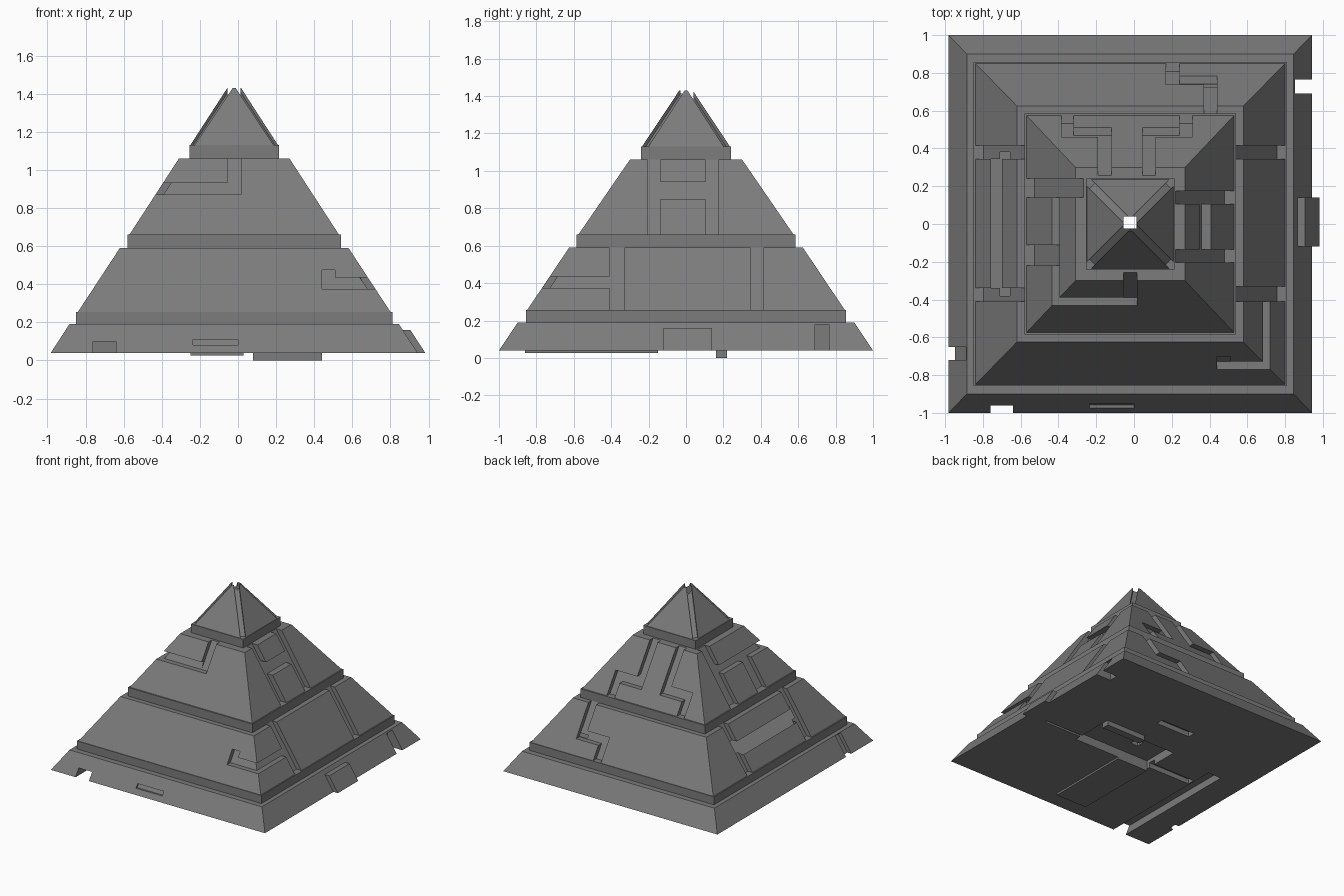
import bpy, bmesh
from mathutils import Vector

if "Cube" in bpy.data.objects:
    bpy.data.objects.remove(bpy.data.objects["Cube"])

CX = -0.02                     # pyramid axis in x
stone = bpy.data.materials.new("dark_grey_stone")
stone.diffuse_color = (0.2, 0.2, 0.2, 1)
stone.use_nodes = True
stone.node_tree.nodes["Principled BSDF"].inputs["Base Color"].default_value = stone.diffuse_color


def hexa(name, pts):
    """Eight points (4 lower, 4 upper) skinned into a block."""
    bm = bmesh.new()
    v = [bm.verts.new(p) for p in pts]
    for f in ((3, 2, 1, 0), (4, 5, 6, 7), (0, 1, 5, 4), (1, 2, 6, 5), (2, 3, 7, 6), (3, 0, 4, 7)):
        bm.faces.new([v[i] for i in f])
    bmesh.ops.recalc_face_normals(bm, faces=bm.faces)
    me = bpy.data.meshes.new(name)
    bm.to_mesh(me)
    bm.free()
    me.materials.append(stone)
    ob = bpy.data.objects.new(name, me)
    bpy.context.collection.objects.link(ob)
    return ob


def box(name, x0, x1, y0, y1, z0, z1):
    return hexa(name, [(x, y, z) for z in (z0, z1)
                       for x, y in ((x0, y0), (x1, y0), (x1, y1), (x0, y1))])


def frustum(name, z0, hx0, hy0, z1, hx1, hy1):
    ob = hexa(name, [(CX + sx * hx, sy * hy, z) for z, hx, hy in ((z0, hx0, hy0), (z1, hx1, hy1))
                     for sx, sy in ((-1, -1), (1, -1), (1, 1), (-1, 1))])
    return ob, (z0, hx0, hy0, z1, hx1, hy1)


def slab(name, tier, d, u0, u1, z0, z1, inner, outer):
    """Block following a sloped side (or corner) of a tier; u is x or y along the side."""
    tz0, hx0, hy0, tz1, hx1, hy1 = tier
    d = Vector(d)
    along = Vector((abs(d.y), abs(d.x))) if d.x * d.y == 0 else Vector((-d.y, d.x))
    pts = []
    for z in (z0, z1):
        t = (z - tz0) / (tz1 - tz0)
        hx, hy = hx0 + (hx1 - hx0) * t, hy0 + (hy1 - hy0) * t
        r = abs(d.x) * hx + abs(d.y) * hy
        for u, k in ((u0, inner), (u1, inner), (u1, outer), (u0, outer)):
            p = d * (r + k) + along * u
            if d.x:
                p.x += CX
            pts.append((p.x, p.y, z))
    return hexa(name, pts)


def cut(ob, cutter):
    m = ob.modifiers.new("cut", 'BOOLEAN')
    m.operation, m.solver, m.object = 'DIFFERENCE', 'EXACT', cutter
    bpy.context.view_layer.objects.active = ob
    bpy.ops.object.modifier_apply(modifier=m.name)
    bpy.data.objects.remove(cutter)


def carve(ob, tier, d, grooves, depth=0.042):
    for u0, u1, z0, z1 in grooves:
        cut(ob, slab("cutter", tier, d, u0, u1, z0, z1, -depth, 0.15))


F, B, R, L = (0, -1), (0, 1), (1, 0), (-1, 0)

# base tier with its notches
base, t1 = frustum("base_tier", 0.04, 0.9625, 1.0, 0.19, 0.865, 0.9)
carve(base, t1, L, [(-0.72, -0.65, 0.0, 0.185)], 0.035)
carve(base, t1, F, [(-0.235, 0.0, 0.08, 0.11)], 0.015)
cut(base, box("cutter", 0.81, 1.1, 0.69, 0.765, 0, 0.18))
# underside channels and recess
for c in ((-0.76, -0.64, -1.1, 0.1, 0, 0.10), (-0.25, 0.44, -0.15, 0.16, 0, 0.11),
          (-0.63, -0.21, -0.12, -0.06, 0, 0.08), (0.40, 0.78, -0.10, -0.08, 0, 0.06),
          (-0.18, 0.13, 0.42, 0.48, 0, 0.08)):
    cut(base, box("cutter", *c))
slab("side_block", t1, R, -0.12, 0.14, 0.04, 0.16, -0.05, 0.04)
box("underside_plate", -0.25, 0.03, -0.86, -0.15, 0.025, 0.05)
box("underside_bar", 0.08, 0.44, 0.16, 0.22, 0.0, 0.05)

# lower tier
lower_band = frustum("lower_band", 0.19, 0.83, 0.855, 0.255, 0.83, 0.855)[0]
lower, t2 = frustum("lower_tier", 0.255, 0.82, 0.85, 0.59, 0.60, 0.625)
LO, HI = 0.24, 0.61
carve(lower, t2, R, [(0.345, 0.415, LO, HI), (-0.41, -0.33, LO, HI), (-0.9, -0.37, 0.375, 0.435)])
carve(lower, t2, F, [(0.44, 0.51, 0.375, 0.475), (0.48, 0.9, 0.375, 0.435)])
carve(lower, t2, B, [(0.17, 0.24, LO, 0.42), (0.17, 0.44, 0.355, 0.42), (0.37, 0.44, 0.36, HI)])
carve(lower, t2, L, [(0.345, 0.415, LO, HI), (-0.41, -0.34, LO, HI), (-0.38, 0.38, 0.38, 0.47)])

# middle tier
middle_band = frustum("middle_band", 0.59, 0.56, 0.585, 0.66, 0.56, 0.585)[0]
middle, t3 = frustum("middle_tier", 0.66, 0.55, 0.575, 1.06, 0.29, 0.30)
LO, HI = 0.64, 1.08
carve(middle, t3, R, [(0.105, 0.175, LO, HI), (-0.205, -0.135, LO, HI), (-0.17, 0.14, 0.85, 0.94)], 0.05)
carve(middle, t3, F, [(-0.6, 0.0, 0.87, 0.93), (-0.055, 0.015, 0.87, HI)])
carve(middle, t3, L, [(0.14, 0.24, LO, HI), (-0.22, -0.11, LO, 0.90), (-0.6, 0.17, 0.87, 0.93)])
carve(middle, t3, B, [(-0.385, -0.32, LO, 0.82), (-0.385, -0.12, 0.755, 0.825), (-0.19, -0.12, 0.76, HI),
                      (0.24, 0.31, LO, 0.82), (0.045, 0.31, 0.755, 0.825), (0.045, 0.115, 0.76, HI)])

# capstone with grooved corner ridges
cap_band = frustum("cap_band", 1.06, 0.235, 0.24, 1.13, 0.235, 0.24)[0]
cap, t4 = frustum("capstone", 1.13, 0.23, 0.235, 1.43, 0.036, 0.036)
k = 0.5 ** 0.5
for sx in (-k, k):
    for sy in (-k, k):
        cut(cap, slab("cutter", t4, (sx, sy), -0.02, 0.02, 1.11, 1.46, -0.045, 0.15))

# vertical shaft through every tier
for ob in (base, lower_band, lower, middle_band, middle, cap_band, cap):
    cut(ob, box("cutter", -0.055, 0.012, -0.024, 0.04, -0.1, 1.6))
